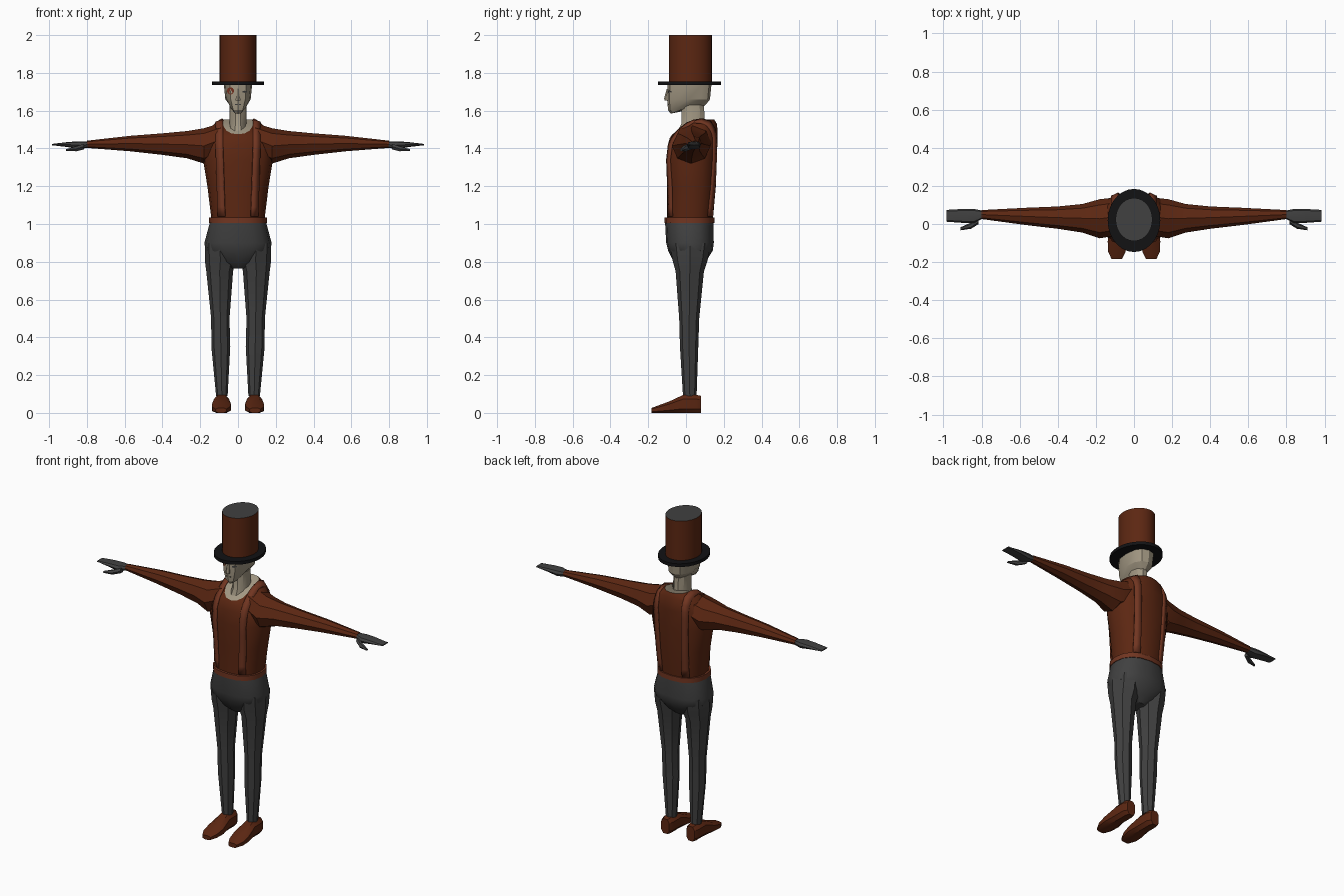
import bpy, bmesh, math
from mathutils import Vector
from mathutils.bvhtree import BVHTree

if "Cube" in bpy.data.objects:
    bpy.data.objects.remove(bpy.data.objects["Cube"])


def material(name, rgb):
    m = bpy.data.materials.new(name)
    m.diffuse_color = (*rgb, 1)
    m.use_nodes = True
    m.node_tree.nodes["Principled BSDF"].inputs["Base Color"].default_value = m.diffuse_color
    return m


BROWN = material("dark_brown", (0.107, 0.020, 0.006))
STRAP = material("strap_brown", (0.165, 0.036, 0.015))
GREY = material("charcoal", (0.052, 0.052, 0.052))
BLACK = material("black", (0.006, 0.006, 0.007))
SKIN = material("pale_skin", (0.36, 0.31, 0.225))
RED = material("lens_red", (0.20, 0.035, 0.015))


def finish(name, bm, mats, angle=30):
    bmesh.ops.recalc_face_normals(bm, faces=bm.faces[:])
    me = bpy.data.meshes.new(name)
    bm.to_mesh(me)
    bm.free()
    for m in mats:
        me.materials.append(m)
    ob = bpy.data.objects.new(name, me)
    bpy.context.collection.objects.link(ob)
    bpy.ops.object.select_all(action='DESELECT')
    ob.select_set(True)
    bpy.context.view_layer.objects.active = ob
    bpy.ops.object.shade_smooth_by_angle(angle=math.radians(angle))
    return ob


def loft(name, axis, rings, mat, n=8, p=1.0, turn=0.0, side=1, cap_mat=None, angle=30):
    """Skin rings (t, a0, a1, b0, b1[, rise]) along an axis; rise lifts the far side."""
    shape = []
    for i in range(n):
        th = 2 * math.pi * (i + turn) / n
        c, s = math.cos(th), math.sin(th)
        shape.append((math.copysign(abs(c) ** p, c), math.copysign(abs(s) ** p, s)))
    mc = max(abs(c) for c, s in shape)
    ms = max(abs(s) for c, s in shape)
    bm = bmesh.new()
    loops = []
    for t, a0, a1, b0, b1, *rise in rings:
        loop = []
        for c, s in shape:
            a = (a0 + a1) / 2 + c / mc * (a1 - a0) / 2
            b = (b0 + b1) / 2 + s / ms * (b1 - b0) / 2
            tt = t + (rise[0] * min(1, 1 + s / ms) if rise else 0)
            x, y, z = {'x': (tt, a, b), 'y': (a, tt, b), 'z': (a, b, tt)}[axis]
            loop.append(bm.verts.new((x * side, y, z)))
        loops.append(loop)
    for lo, hi in zip(loops, loops[1:]):
        for i in range(n):
            j = (i + 1) % n
            bm.faces.new((lo[i], lo[j], hi[j], hi[i]))
    bm.faces.new(loops[0][::-1])
    bm.faces.new(loops[-1]).material_index = 1 if cap_mat else 0
    return finish(name, bm, [mat] + ([cap_mat] if cap_mat else []), angle)


def sym(t, r, b0, b1, *rise):
    return (t, -r, r, b0, b1, *rise)


def bvh(ob):
    me = ob.data
    return BVHTree.FromPolygons([v.co for v in me.vertices], [p.vertices[:] for p in me.polygons])


# Top hat
loft("hat_crown", 'z', [sym(1.75, .097, -.09, .137), sym(2.0, .097, -.09, .137)],
     BROWN, n=28, cap_mat=GREY)
loft("hat_brim", 'z', [sym(1.735, .138, -.147, .184), sym(1.755, .138, -.147, .184)], BLACK, n=28)

# Head and neck
head = loft("head", 'z', [sym(1.583, .028, -.08, .085, .032), sym(1.602, .045, -.095, .105, .03),
                          sym(1.66, .067, -.10, .127), sym(1.74, .075, -.097, .135)],
            SKIN, n=12, p=.8)
loft("neck", 'z', [sym(1.46, .058, -.062, .11), sym(1.53, .045, -.025, .10),
                   sym(1.63, .045, -.025, .095)], SKIN, n=10)
loft("nose", 'z', [sym(1.655, .013, -.114, -.08), sym(1.665, .012, -.116, -.08),
                   sym(1.715, .006, -.102, -.08)], SKIN, n=6, turn=.5)

# Face plates laid on the head
head_tree = bvh(head)


def face_plate(name, x, z, w, h, mat, n):
    bm = bmesh.new()
    front, back = [], []
    for i in range(n):
        th = 2 * math.pi * (i + .5) / n
        px, pz = x + w * math.cos(th), z + h * math.sin(th)
        hit = head_tree.ray_cast(Vector((px, -1, pz)), Vector((0, 1, 0)))[0]
        y = hit.y if hit else -.08
        front.append(bm.verts.new((px, y - .004, pz)))
        back.append(bm.verts.new((px, y + .003, pz)))
    bm.faces.new(front)
    bm.faces.new(back[::-1])
    for i in range(n):
        j = (i + 1) % n
        bm.faces.new((front[i], back[i], back[j], front[j]))
    finish(name, bm, [mat])


face_plate("monocle", -.04, 1.705, .019, .019, RED, 12)
face_plate("eye", .036, 1.700, .013, .006, GREY, 6)
face_plate("mouth", 0, 1.632, .022, .003, GREY, 4)

# Shirt with open neckline
torso = loft("shirt_body", 'z', [
    sym(1.02, .14, -.10, .142), sym(1.20, .162, -.10, .158), sym(1.34, .185, -.105, .163),
    sym(1.42, .178, -.096, .167, .03), sym(1.455, .13, -.086, .165, .072),
    sym(1.475, .083, -.072, .15, .078)], BROWN, n=16, p=.85, cap_mat=SKIN)

# Belt
loft("belt", 'z', [sym(1.005, .153, -.114, .15), sym(1.035, .153, -.114, .15)],
     STRAP, n=16, p=.85)

# Suspenders wrapped over the shirt
torso_tree = bvh(torso)
rays = [(1.04 + .05 * i, math.pi) for i in range(8)]
rays += [(1.42, math.pi * (1 - i / 10)) for i in range(11)]
rays += [(1.39 - .05 * i, 0) for i in range(8)]


def suspender(name, side):
    bm = bmesh.new()
    rows = []
    for z, ang in rays:
        d = Vector((0, math.cos(ang), math.sin(ang)))
        mid = .087 + .012 * min(1, max(0, (z - 1.04) / .38))
        row = []
        for off in (-.019, .019):
            o = Vector((side * (mid + off), .04, z))
            hit = torso_tree.ray_cast(o, d)[0]
            row.append(bm.verts.new(hit + d * .004))
        rows.append(row)
    for (a, b), (c, e) in zip(rows, rows[1:]):
        bm.faces.new((a, b, e, c))
    ob = finish(name, bm, [STRAP])
    mod = ob.modifiers.new("thickness", 'SOLIDIFY')
    mod.thickness = .01
    mod.offset = 0


# Trousers seat
loft("trouser_seat", 'z', [
    sym(.765, .035, -.03, .07), sym(.80, .11, -.065, .105), sym(.86, .172, -.095, .142),
    sym(.90, .178, -.105, .147), sym(1.015, .147, -.111, .146)], GREY, n=16, p=.85)

# Mirrored limbs
for label, s in (("right", -1), ("left", 1)):
    suspender(label + "_suspender", s)
    loft(label + "_sleeve", 'x', [
        (.09, -.06, .14, 1.36, 1.535), (.18, -.075, .13, 1.32, 1.507),
        (.27, -.045, .105, 1.348, 1.492), (.40, -.025, .092, 1.366, 1.480),
        (.57, -.005, .085, 1.385, 1.467), (.80, .026, .073, 1.403, 1.441)], BROWN, side=s)
    loft(label + "_hand", 'x', [
        (.785, .033, .068, 1.406, 1.436), (.84, .005, .079, 1.396, 1.438),
        (.90, .006, .079, 1.407, 1.434), (.985, .012, .074, 1.417, 1.424)],
        GREY, p=.75, side=s)
    loft(label + "_thumb", 'x', [
        (.815, .0, .04, 1.395, 1.425), (.855, -.025, .008, 1.385, 1.412),
        (.91, -.033, -.017, 1.387, 1.396)], GREY, n=6, side=s)
    loft(label + "_trouser_leg", 'z', [
        (.09, .055, .116, -.016, .056), (.35, .041, .141, -.032, .065),
        (.50, .045, .142, -.036, .070), (.75, .026, .168, -.055, .095),
        (.81, .010, .176, -.072, .115), (.90, .020, .176, -.085, .130)], GREY, side=s)
    loft(label + "_shoe", 'y', [
        (.08, .060, .115, 0, .090), (.055, .047, .127, 0, .095), (-.015, .047, .127, 0, .095),
        (-.09, .037, .138, 0, .060), (-.145, .044, .136, 0, .040),
        (-.183, .062, .118, 0, .026)], BROWN, p=.7, turn=.5, side=s)
